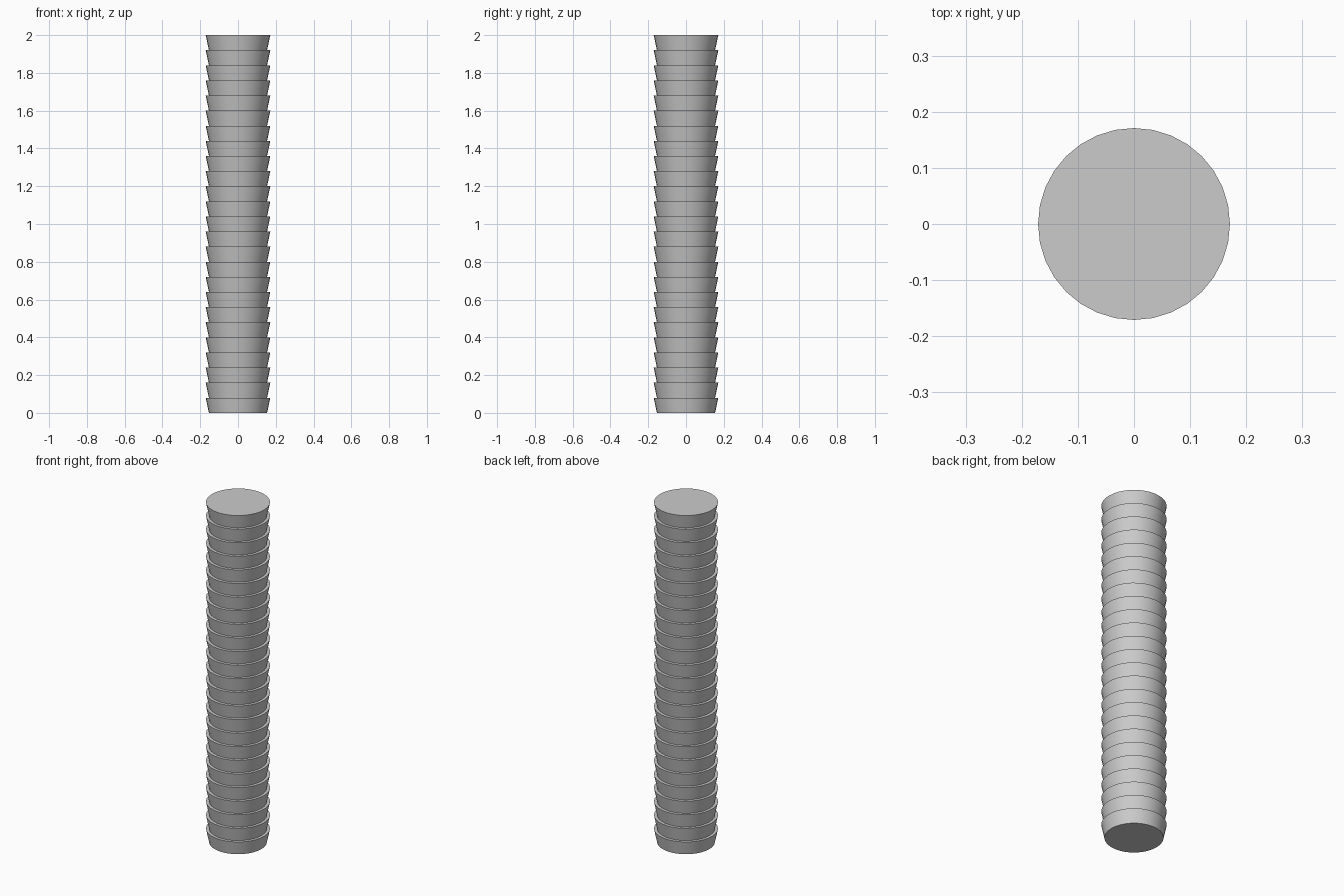
import bpy
import bmesh
from math import cos, sin, tau, radians

SIDES = 32
RINGS = 25
HEIGHT = 2.0
STEP = HEIGHT / RINGS
R_TOP = 0.171     # wide upper rim of each segment
R_BOTTOM = 0.154  # narrow lower rim of each segment

cube = bpy.data.objects.get("Cube")
if cube:
    bpy.data.objects.remove(cube, do_unlink=True)

# Single grey material
grey = bpy.data.materials.new("plain_grey")
grey.use_nodes = True
colour = (0.6, 0.6, 0.6, 1.0)
grey.diffuse_color = colour
bsdf = next(n for n in grey.node_tree.nodes if n.type == "BSDF_PRINCIPLED")
bsdf.inputs["Base Color"].default_value = colour

# Stepped profile: each segment flares upward, then steps back in
profile = []
for i in range(RINGS):
    profile += [(R_BOTTOM, i * STEP), (R_TOP, (i + 1) * STEP)]

# Turn the profile around the vertical axis
bm = bmesh.new()
loops = [[bm.verts.new((r * cos(tau * k / SIDES), r * sin(tau * k / SIDES), z))
          for k in range(SIDES)] for r, z in profile]
for low, high in zip(loops, loops[1:]):
    for k in range(SIDES):
        n = (k + 1) % SIDES
        bm.faces.new((low[k], low[n], high[n], high[k]))

# Flat end caps
bm.faces.new(list(reversed(loops[0])))
bm.faces.new(loops[-1])
bmesh.ops.recalc_face_normals(bm, faces=bm.faces[:])

mesh = bpy.data.meshes.new("ribbed_column")
bm.to_mesh(mesh)
bm.free()
mesh.materials.append(grey)
column = bpy.data.objects.new("ribbed_column", mesh)
bpy.context.collection.objects.link(column)

# Smooth around the segments, sharp at the rims
bpy.ops.object.select_all(action="DESELECT")
column.select_set(True)
bpy.context.view_layer.objects.active = column
bpy.ops.object.shade_smooth_by_angle(angle=radians(30))
